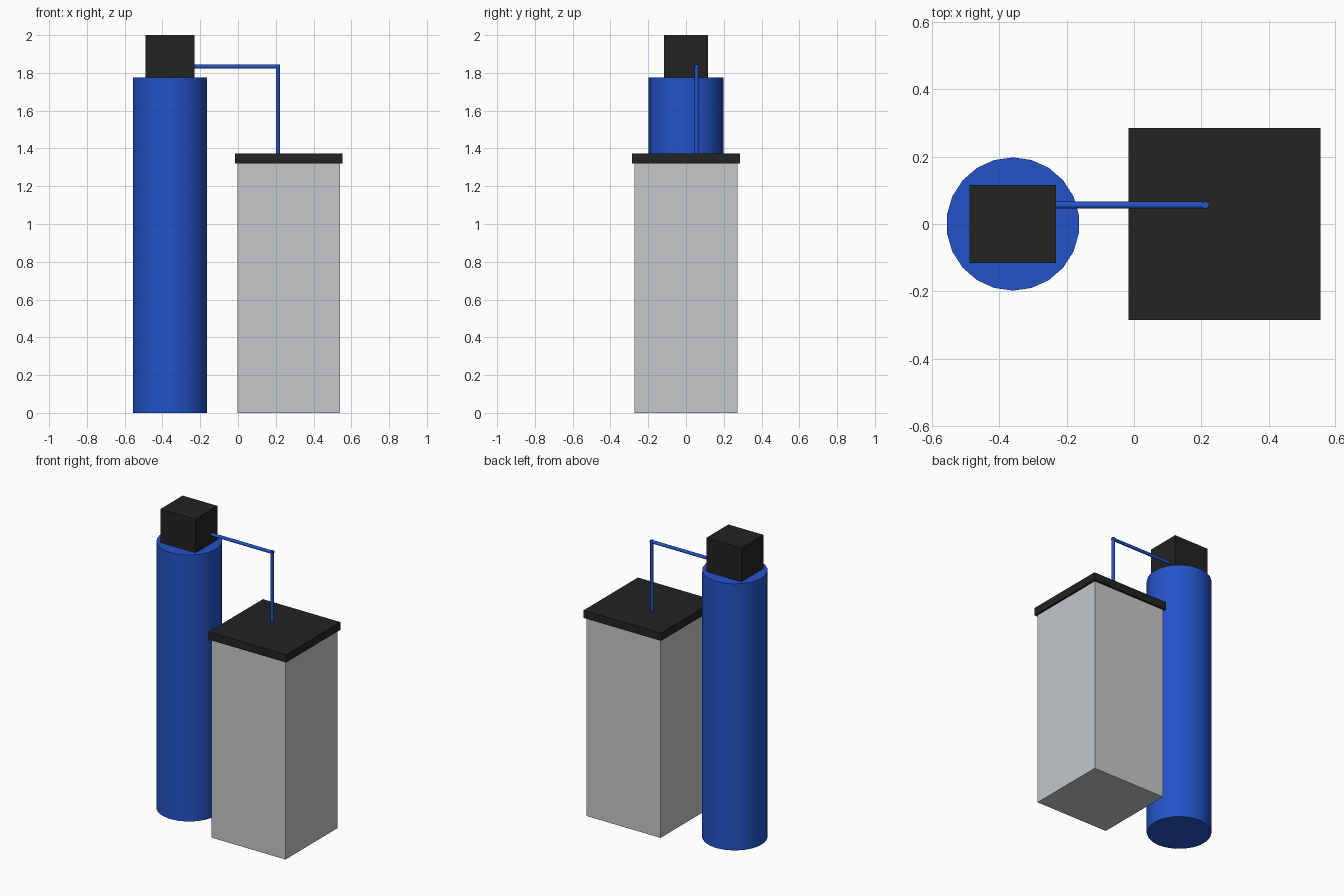
import bpy
import math

default = bpy.data.objects.get("Cube")
if default:
    bpy.data.objects.remove(default, do_unlink=True)


def make_material(name, rgb):
    mat = bpy.data.materials.new(name)
    mat.use_nodes = True
    color = (*rgb, 1)
    mat.diffuse_color = color
    mat.node_tree.nodes["Principled BSDF"].inputs["Base Color"].default_value = color
    return mat


blue = make_material("blue", (0.017, 0.085, 0.58))
grey = make_material("light grey", (0.555, 0.575, 0.59))
black = make_material("black", (0.016, 0.016, 0.016))


def finish(name, mat):
    obj = bpy.context.object
    obj.name = name
    obj.data.materials.append(mat)
    return obj


def box(name, mat, center, size):
    bpy.ops.mesh.primitive_cube_add(size=1, location=center)
    obj = finish(name, mat)
    obj.scale = size
    bpy.ops.object.transform_apply(location=False, rotation=False, scale=True)


def cylinder(name, mat, center, radius, length, sides, tilt=0):
    bpy.ops.mesh.primitive_cylinder_add(vertices=sides, radius=radius, depth=length,
                                        location=center, rotation=(0, tilt, 0))
    finish(name, mat)
    bpy.ops.object.shade_smooth_by_angle(angle=math.radians(40))


# Pressure tank with its control head
tank_x, tank_top = -0.36, 1.775
cylinder("tank", blue, (tank_x, 0, tank_top / 2), 0.198, tank_top, 22)
box("control_head", black, (tank_x, 0, (tank_top + 2) / 2), (0.257, 0.231, 2 - tank_top))

# Square storage bin with an overhanging lid
bin_x, bin_top, lid_top = 0.269, 1.32, 1.372
box("storage_bin", grey, (bin_x, 0, bin_top / 2), (0.544, 0.544, bin_top))
box("bin_lid", black, (bin_x, 0, (bin_top + lid_top) / 2), (0.57, 0.57, lid_top - bin_top))

# Thin pipe running from the head across and down into the lid
pipe_r, pipe_x, pipe_y, pipe_z = 0.0105, 0.212, 0.056, 1.833
start, end = -0.25, pipe_x + pipe_r
cylinder("pipe_across", blue, ((start + end) / 2, pipe_y, pipe_z), pipe_r, end - start, 12,
         math.pi / 2)
low, high = bin_top + 0.02, pipe_z + pipe_r
cylinder("pipe_down", blue, (pipe_x, pipe_y, (low + high) / 2), pipe_r, high - low, 12)
